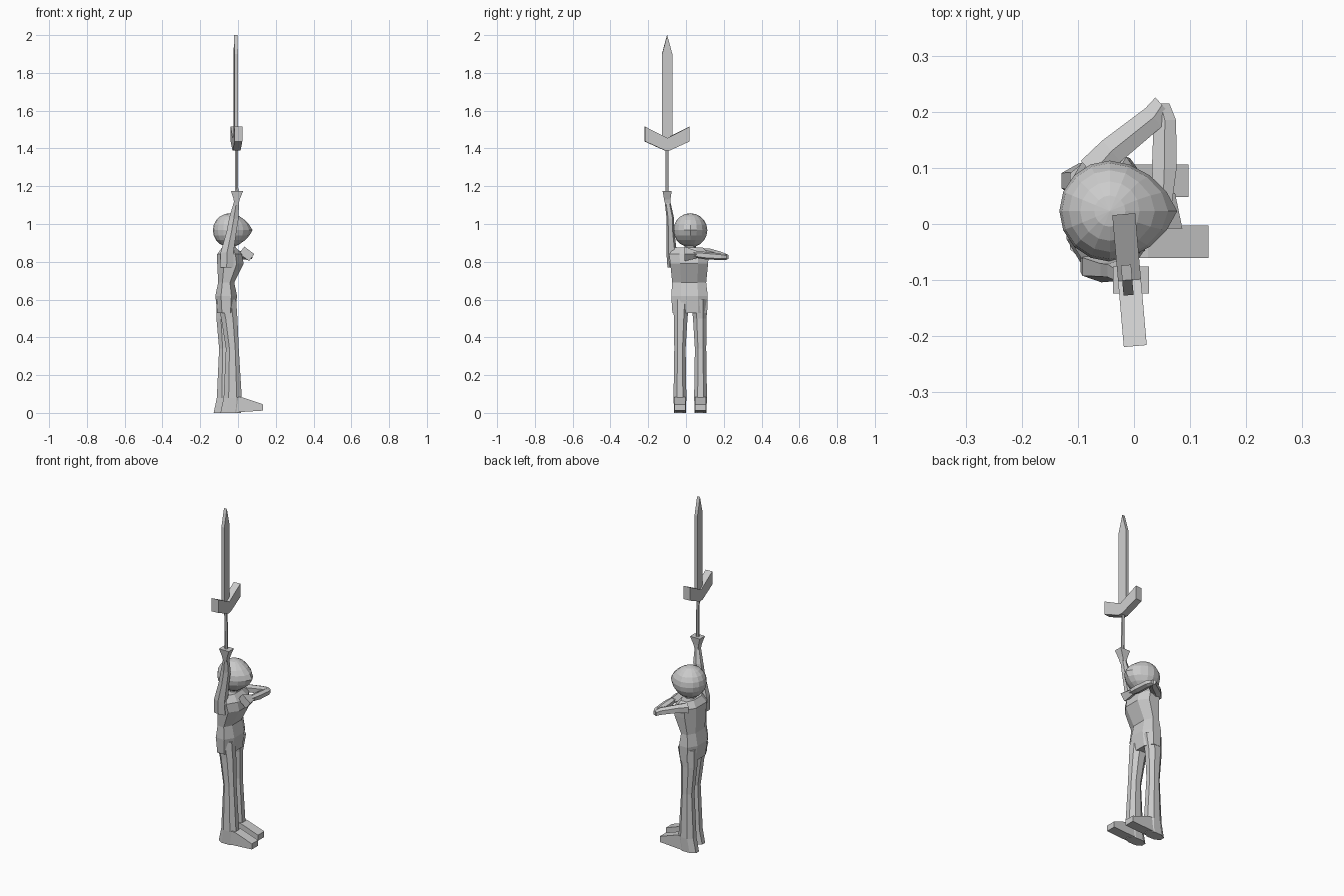
import bpy, bmesh, math
from mathutils import Vector, Matrix


def finish(name, bm):
    bmesh.ops.recalc_face_normals(bm, faces=bm.faces)
    me = bpy.data.meshes.new(name)
    bm.to_mesh(me)
    bm.free()
    ob = bpy.data.objects.new(name, me)
    bpy.context.collection.objects.link(ob)
    return ob


def loft(name, rings, n=8, u=(1, 0, 0), v=(0, 1, 0), box=1.0):
    """rings: (x, y, z, half_u, half_v); box > 1 squares off the section."""
    bm = bmesh.new()
    u, v = Vector(u).normalized(), Vector(v).normalized()
    loops = []
    for x, y, z, a, b in rings:
        loop = []
        for i in range(n):
            t = 2 * math.pi * (i + 0.5) / n
            k = box / math.cos(math.pi / n)
            c = max(-1, min(1, math.cos(t) * k))
            s = max(-1, min(1, math.sin(t) * k))
            loop.append(bm.verts.new(Vector((x, y, z)) + u * a * c + v * b * s))
        loops.append(loop)
    for p, q in zip(loops, loops[1:]):
        for i in range(n):
            j = (i + 1) % n
            bm.faces.new((p[i], p[j], q[j], q[i]))
    bm.faces.new(loops[0])
    bm.faces.new(loops[-1])
    return finish(name, bm)


def span(z, x0, x1, y0, y1):
    return ((x0 + x1) / 2, (y0 + y1) / 2, z, (x1 - x0) / 2, (y1 - y0) / 2)


def extrude(name, pts, depth):
    """Prism from 3D outline points along the vector depth."""
    bm = bmesh.new()
    f = bm.faces.new([bm.verts.new(p) for p in pts])
    r = bmesh.ops.extrude_face_region(bm, geom=[f])
    vs = [g for g in r['geom'] if isinstance(g, bmesh.types.BMVert)]
    bmesh.ops.translate(bm, vec=Vector(depth), verts=vs)
    return finish(name, bm)


# Torso from hips to shoulders
loft("torso", [
    span(0.53, -0.11, -0.015, -0.072, 0.112),
    span(0.62, -0.12, -0.005, -0.078, 0.115),
    span(0.69, -0.105, -0.02, -0.073, 0.107),
    span(0.79, -0.11, 0.03, -0.083, 0.117),
    span(0.84, -0.11, 0.02, -0.09, 0.12),
    span(0.875, -0.085, -0.01, -0.06, 0.09)], box=1.15)
loft("neck", [(-0.045, 0.022, 0.85, 0.03, 0.03), (-0.04, 0.022, 0.91, 0.03, 0.03)], 6)

# Head with a pointed face
bm = bmesh.new()
bmesh.ops.create_uvsphere(bm, u_segments=16, v_segments=10, radius=0.09)
for vert in bm.verts:
    c = vert.co
    if c.x > 0.055:
        c.x += 0.030 * max(0, 1 - math.hypot(c.y / 0.085, c.z / 0.07))
bmesh.ops.translate(bm, vec=(-0.043, 0.023, 0.967), verts=bm.verts)
finish("head", bm)

# Legs and feet; the left leg stands slightly further back
for side, dx, yc, s in (("right", 0.0, -0.032, -1), ("left", -0.036, 0.077, 1)):
    loft(side + "_leg", [
        (-0.038 + dx, yc, 0.0, 0.055, 0.031),
        (-0.028 + dx, yc, 0.08, 0.048, 0.034),
        (-0.030 + dx, yc, 0.34, 0.034, 0.030),
        (-0.046 + dx * 0.7, yc - 0.004 * s, 0.50, 0.043, 0.036),
        (-0.062, yc - 0.006 * s, 0.60, 0.052, 0.043)], box=1.08)
    y0 = yc - 0.029
    outline = [(-0.06, 0.0), (0.133, 0.012), (0.133, 0.045), (0.025, 0.082), (-0.05, 0.09)]
    extrude(side + "_foot", [(x + dx, y0, z) for x, z in outline], (0, 0.058, 0))

# Raised right arm and its fist
loft("right_arm", [
    (-0.06, -0.07, 0.77, 0.035, 0.028),
    (-0.058, -0.076, 0.85, 0.034, 0.028),
    (-0.034, -0.082, 0.96, 0.026, 0.020),
    (-0.022, -0.083, 1.03, 0.025, 0.020),
    (-0.008, -0.098, 1.12, 0.013, 0.015)], 6)
loft("right_hand", [
    (-0.009, -0.097, 1.10, 0.011, 0.013),
    (-0.007, -0.099, 1.13, 0.016, 0.017),
    (-0.005, -0.100, 1.175, 0.032, 0.024)], 4, box=1.0)

# Left arm folded across the chest
loft("left_upper_arm", [
    (-0.075, 0.09, 0.842, 0.03, 0.03),
    (-0.04, 0.13, 0.845, 0.025, 0.024),
    (0.035, 0.190, 0.832, 0.022, 0.020),
    (0.050, 0.212, 0.826, 0.018, 0.016)], 6, u=(0.65, -0.75, 0), v=(0, 0, 1))
loft("left_forearm", [
    (0.047, 0.215, 0.825, 0.016, 0.014),
    (0.055, 0.185, 0.827, 0.020, 0.018),
    (0.054, 0.10, 0.833, 0.022, 0.020),
    (0.052, 0.04, 0.839, 0.016, 0.016)], 6, u=(1, 0, 0), v=(0, 0, 1))
loft("left_hand", [
    (0.052, 0.055, 0.838, 0.016, 0.014),
    (0.046, -0.008, 0.842, 0.033, 0.023)], 4, u=(0.8, 0, -0.6), v=(0.6, 0, 0.8))

# Sword: grip, V-shaped guard and pointed blade, turned slightly about z
loft("sword_grip", [(-0.006, -0.1, 1.12, 0.008, 0.008), (-0.009, -0.1, 1.42, 0.008, 0.008)], 6)
guard = [(-0.118, 1.515), (0, 1.455), (0.118, 1.515), (0.118, 1.437),
         (0.014, 1.39), (-0.014, 1.39), (-0.118, 1.437)]
blade = [(-0.027, 1.43), (-0.027, 1.90), (0, 2.0), (0.027, 1.90), (0.027, 1.43)]
for name, pts, x, t in (("sword_guard", guard, -0.008, 0.041), ("sword_blade", blade, -0.012, 0.018)):
    ob = extrude(name, [(-t / 2, y, z) for y, z in pts], (t, 0, 0))
    ob.matrix_world = Matrix.Translation((x, -0.1, 0)) @ Matrix.Rotation(math.radians(5), 4, 'Z')
